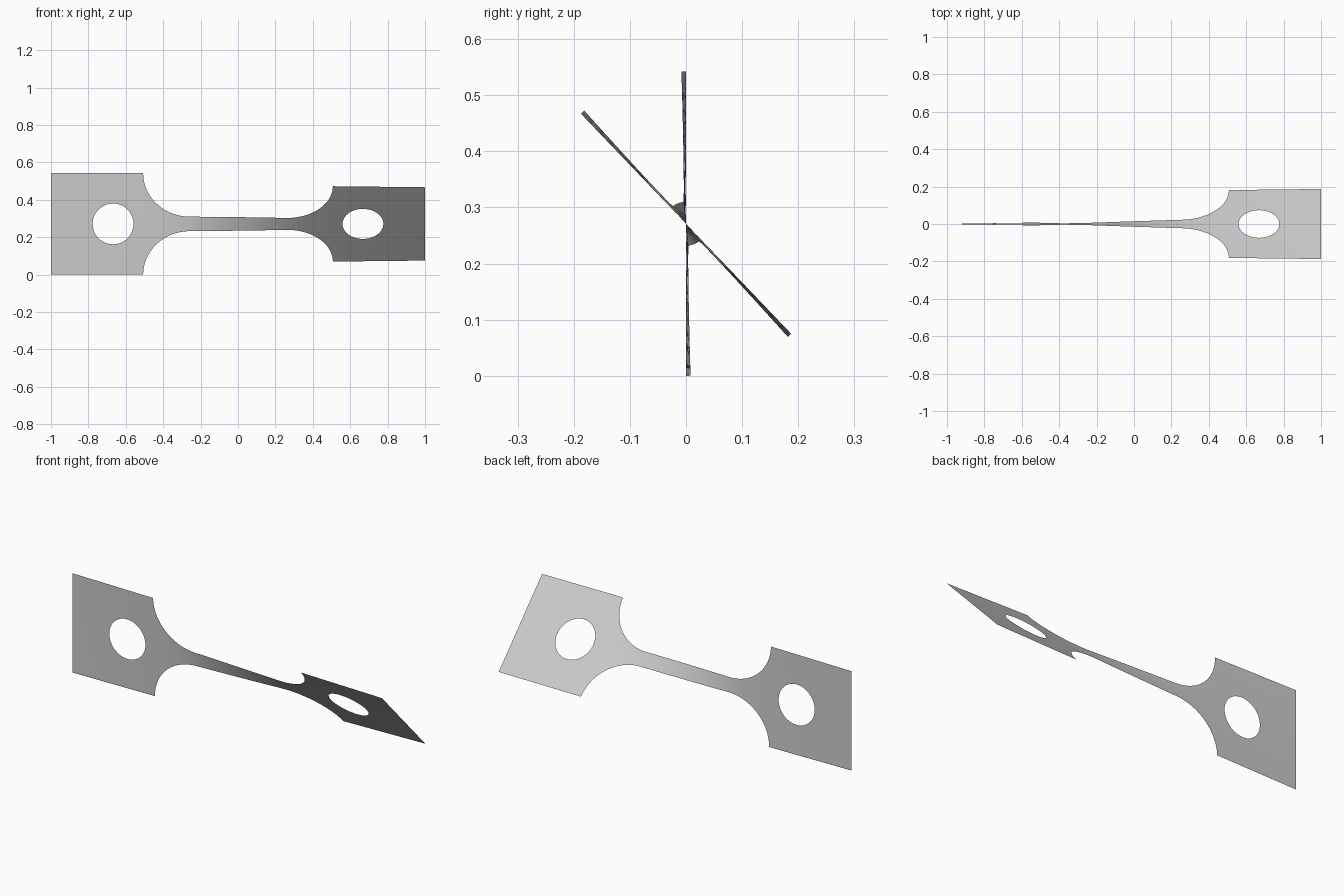
import bpy, bmesh, math

if "Cube" in bpy.data.objects:
    bpy.data.objects.remove(bpy.data.objects["Cube"], do_unlink=True)

HALF, NECK = 0.271, 0.039          # half heights of the end tabs and the neck
EDGE, RUN = 0.507, 0.25            # where the tabs end, length of the fillets
HOLE_X, HOLE_R = 0.668, 0.109
TWIST = math.radians(43.7)
ROWS, RINGS, STEPS = 24, 6, 400


def half_height(x):
    """Outline of the strip: tab, elliptical fillet, neck."""
    d = abs(x)
    if d >= EDGE:
        return HALF
    u = max(0.0, min(1.0, (d - (EDGE - RUN)) / RUN))
    return HALF - (HALF - NECK) * math.sqrt(1 - u * u)


# Twist builds up fastest where the strip is narrow
total = [0.0]
for i in range(STEPS):
    x = -1 + 2 * (i + 0.5) / STEPS
    total.append(total[-1] + half_height(x) ** -1.4)


def twisted(x, h):
    f = max(0.0, min(STEPS, (x + 1) * STEPS / 2))
    i = min(int(f), STEPS - 1)
    a = TWIST * (total[i] + (f - i) * (total[i + 1] - total[i])) / total[-1]
    return (x, -h * math.sin(a), HALF + h * math.cos(a))


def add_grid(bm, columns):
    """Join successive columns of (x, h) points with quads."""
    verts = [[bm.verts.new((x, 0, h)) for x, h in col] for col in columns]
    for a, b in zip(verts, verts[1:]):
        for j in range(len(a) - 1):
            bm.faces.new((a[j], b[j], b[j + 1], a[j + 1]))


def lerp(a, b, t):
    return a + (b - a) * t


bm = bmesh.new()

# Neck with its fillets
fillet = [EDGE - RUN + RUN * math.cos(math.pi / 2 * i / 20) for i in range(20)]
straight = [lerp(RUN - EDGE, EDGE - RUN, i / 40) for i in range(41)]
xs = [-x for x in fillet] + straight + fillet[::-1]
add_grid(bm, [[(x, half_height(x) * (2 * j / ROWS - 1)) for j in range(ROWS + 1)]
              for x in xs])

# End tabs: rings from the rectangular border to the round hole
for side in (-1, 1):
    border = []
    corners = [(EDGE, -HALF), (1, -HALF), (1, HALF), (EDGE, HALF), (EDGE, -HALF)]
    for (x0, h0), (x1, h1) in zip(corners, corners[1:]):
        border += [(lerp(x0, x1, i / ROWS), lerp(h0, h1, i / ROWS)) for i in range(ROWS)]
    border.append(corners[0])
    rings = []
    for r in range(RINGS + 1):
        ring = []
        for x, h in border:
            a = math.atan2(h, x - HOLE_X)
            hx, hh = HOLE_X + HOLE_R * math.cos(a), HOLE_R * math.sin(a)
            ring.append((side * lerp(x, hx, r / RINGS), lerp(h, hh, r / RINGS)))
        rings.append(ring)
    add_grid(bm, rings)

# Weld, orient to the front, then twist the flat strip
bmesh.ops.remove_doubles(bm, verts=bm.verts, dist=0.0001)
bm.normal_update()
bmesh.ops.reverse_faces(bm, faces=[f for f in bm.faces if f.normal.y > 0])
for v in bm.verts:
    v.co = twisted(v.co.x, v.co.z)

mesh = bpy.data.meshes.new("twisted_strip")
bm.to_mesh(mesh)
bm.free()
strip = bpy.data.objects.new("twisted_strip", mesh)
bpy.context.collection.objects.link(strip)

grey = bpy.data.materials.new("light_grey")
grey.use_nodes = True
grey.diffuse_color = (0.6, 0.6, 0.6, 1)
grey.node_tree.nodes["Principled BSDF"].inputs["Base Color"].default_value = (0.6, 0.6, 0.6, 1)
mesh.materials.append(grey)
mesh.shade_smooth()
